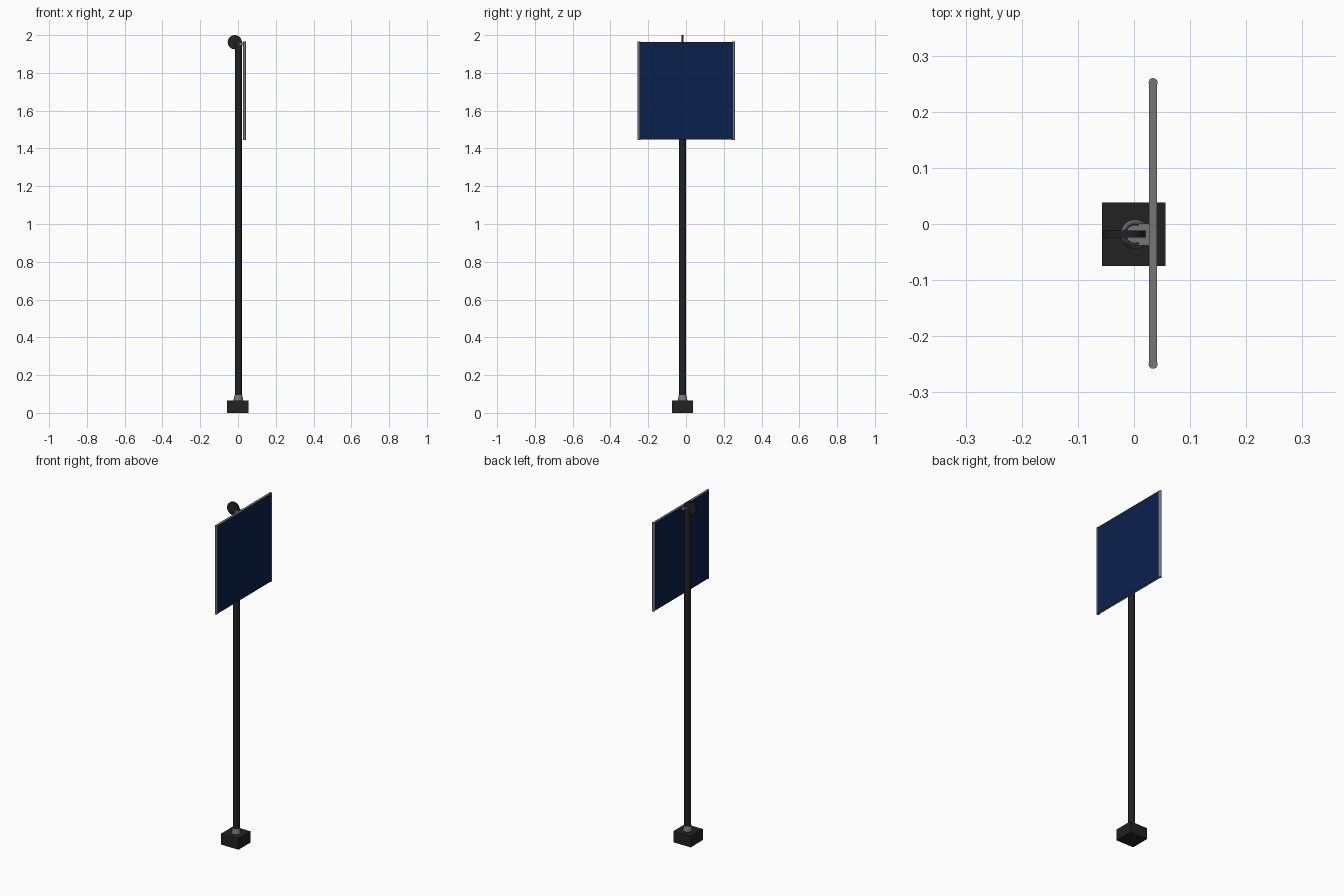
import bpy
import math

if "Cube" in bpy.data.objects:
    bpy.data.objects.remove(bpy.data.objects["Cube"], do_unlink=True)


def material(name, colour):
    m = bpy.data.materials.new(name)
    m.use_nodes = True
    m.diffuse_color = (*colour, 1)
    bsdf = m.node_tree.nodes["Principled BSDF"]
    bsdf.inputs["Base Color"].default_value = (*colour, 1)
    bsdf.inputs["Roughness"].default_value = 0.6
    return m


BLACK = material("black metal", (0.016, 0.016, 0.016))
GREY = material("grey metal", (0.18, 0.18, 0.18))
BLUE = material("dark blue", (0.003, 0.015, 0.075))


def finish(name, *mats):
    ob = bpy.context.object
    ob.name = name
    bpy.ops.object.transform_apply(location=False, rotation=True, scale=True)
    for m in mats:
        ob.data.materials.append(m)
    return ob


def box(name, low, high, *mats):
    centre = [(a + b) / 2 for a, b in zip(low, high)]
    bpy.ops.mesh.primitive_cube_add(size=1, location=centre)
    bpy.context.object.scale = [b - a for a, b in zip(low, high)]
    return finish(name, *mats)


def cone(name, centre, r1, r2, depth, mat, rotation=(0, 0, 0), sides=24):
    bpy.ops.mesh.primitive_cone_add(vertices=sides, radius1=r1, radius2=r2, depth=depth,
                                    location=centre, rotation=rotation)
    ob = finish(name, mat)
    bpy.ops.object.shade_smooth_by_angle(angle=math.radians(35))
    return ob


POLE_X, POLE_Y = 0.002, -0.018
PANEL_X = 0.034
BOTTOM, TOP = 1.445, 1.965

# Base block, collar and pole
box("base", (-0.057, -0.075, 0), (0.056, 0.038, 0.065), BLACK)
cone("collar", (POLE_X, POLE_Y, 0.08), 0.026, 0.02, 0.03, GREY)
cone("pole", (POLE_X, POLE_Y, 1.01), 0.0185, 0.0185, 1.89, BLACK)
cone("pole_cap", (POLE_X, POLE_Y, 1.956), 0.0165, 0.0165, 0.004, GREY)

# Pulley wheel on top of the pole
cone("wheel", (-0.017, POLE_Y, 1.9625), 0.0375, 0.0375, 0.012, BLACK,
     rotation=(math.pi / 2, 0, 0), sides=32)

# Bracket joining pole and panel
box("bracket", (0.008, -0.038, 1.945), (PANEL_X, 0.001, 1.96), GREY)

# Panel: blue broad faces, grey edges
panel = box("panel", (PANEL_X - 0.007, -0.252, BOTTOM + 0.003),
            (PANEL_X + 0.007, 0.254, TOP - 0.001), GREY, BLUE)
for face in panel.data.polygons:
    face.material_index = 1 if abs(face.normal.x) > 0.9 else 0

# Round rods along both upright edges
for side, y in (("front", -0.25), ("back", 0.252)):
    cone(side + "_panel_rod", (PANEL_X, y, (BOTTOM + TOP) / 2), 0.008, 0.008,
         TOP - BOTTOM, GREY, sides=16)
